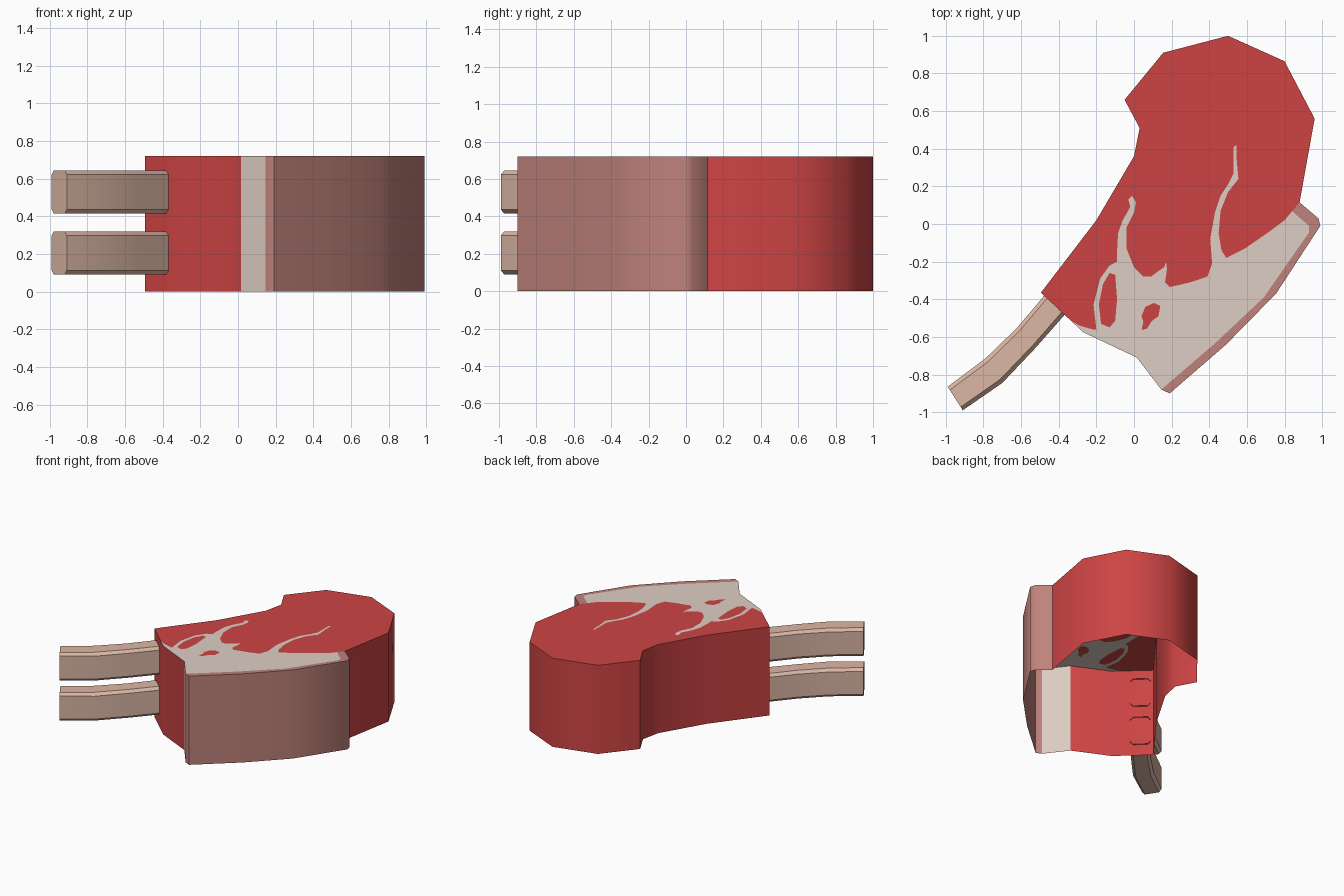
import bpy, bmesh, math
from mathutils import Vector
from mathutils.geometry import delaunay_2d_cdt

if "Cube" in bpy.data.objects:
    bpy.data.objects.remove(bpy.data.objects["Cube"])

HEIGHT = 0.72


def material(name, rgb):
    m = bpy.data.materials.new(name)
    lin = [((c / 255 + 0.055) / 1.055) ** 2.4 for c in rgb]
    m.diffuse_color = (*lin, 1)
    m.use_nodes = True
    m.node_tree.nodes["Principled BSDF"].inputs["Base Color"].default_value = m.diffuse_color
    return m


RED, CREAM, PINK = 0, 1, 2
meat_mats = [material("red_meat", (206, 68, 68)),
             material("cream_fat", (222, 206, 196)),
             material("pink_rind", (191, 130, 123))]
bone_mat = material("bone", (220, 183, 165))


def make_object(name, bm, mats):
    me = bpy.data.meshes.new(name)
    bm.to_mesh(me)
    bm.free()
    for m in mats:
        me.materials.append(m)
    ob = bpy.data.objects.new(name, me)
    bpy.context.collection.objects.link(ob)
    return ob


def smooth(ob, angle):
    bpy.ops.object.select_all(action='DESELECT')
    ob.select_set(True)
    bpy.context.view_layer.objects.active = ob
    bpy.ops.object.shade_smooth_by_angle(angle=math.radians(angle))


def inside(p, poly):
    hit = False
    for (x1, y1), (x2, y2) in zip(poly, poly[1:] + poly[:1]):
        if (y1 > p[1]) != (y2 > p[1]) and p[0] < x1 + (p[1] - y1) * (x2 - x1) / (y2 - y1):
            hit = not hit
    return hit


# outline of the cut, counter-clockwise from the bone end
outline = [(-.495, -.365), (-.27, -.575), (.015, -.71), (.145, -.88), (.19, -.90), (.49, -.64),
           (.755, -.37), (.99, -.01), (.98, .03), (.88, .115), (.96, .56), (.80, .865),
           (.50, 1.0), (.155, .91), (-.05, .66), (.03, .51), (0, .36), (-.20, .02)]
# rind band along the right edge (overshoots the outline, which trims it)
rind = [(.145, -.88), (.435, -.63), (.69, -.39), (.93, -.045), (.93, -.01), (.84, .068),
        (.88, .115), (.92, .16), (1.1, .05), (1.1, -.1), (.8, -.5), (.2, -1.0)]
# marbled fat with two veins (also overshoots the outline)
fat = [(-.36, -.53), (-.34, -.511), (-.29, -.54), (-.22, -.56),
       (-.20, -.56), (-.215, -.43), (-.18, -.29), (-.13, -.22), (-.09, -.20), (-.09, -.15),
       (-.085, -.05), (-.06, .02), (-.02, .09), (-.03, .13), (-.01, .15), (.01, .115),
       (0, .06), (-.04, -.02), (-.04, -.13), (0, -.23), (.05, -.28), (.09, -.28),
       (.13, -.25), (.16, -.23), (.17, -.20), (.175, -.24), (.165, -.31), (.19, -.335),
       (.30, -.31), (.39, -.28), (.415, -.21), (.405, -.08), (.43, .06), (.46, .15),
       (.50, .21), (.53, .27), (.53, .41), (.545, .42), (.545, .35), (.555, .24),
       (.50, .17), (.46, .07), (.45, -.05), (.465, -.14), (.49, -.18), (.59, -.13),
       (.72, -.04), (.80, .02), (.84, .068), (1.05, .05), (.2, -1.0), (-.2, -.75)]
# meat islands inside the fat
islands = [[(-.175, -.53), (-.187, -.43), (-.165, -.32), (-.13, -.26), (-.10, -.27),
            (-.09, -.40), (-.10, -.515), (-.13, -.55)],
           [(.04, -.565), (.05, -.52), (.04, -.49), (.06, -.44), (.105, -.42),
            (.14, -.435), (.13, -.49), (.095, -.515), (.07, -.555)]]

# meat block: side walls, open underneath
bm = bmesh.new()
n = len(outline)
low = [bm.verts.new((x, y, 0)) for x, y in outline]
high = [bm.verts.new((x, y, HEIGHT)) for x, y in outline]
for i in range(n):
    j = (i + 1) % n
    f = bm.faces.new((low[i], low[j], high[j], high[i]))
    f.material_index = CREAM if i == 2 else PINK if 3 <= i <= 8 else RED

# top face cut along the marbling lines
pts, edges = [], []
for loop in [outline, rind, fat] + islands:
    s = len(pts)
    pts += [Vector(p) for p in loop]
    edges += [(s + k, s + (k + 1) % len(loop)) for k in range(len(loop))]
verts, _, faces = delaunay_2d_cdt(pts, edges, [], 0, 1e-5)[:3]
top = [bm.verts.new((v[0], v[1], HEIGHT)) for v in verts]
for tri in faces:
    c = sum((Vector(verts[k]) for k in tri), Vector((0, 0))) / len(tri)
    if not inside(c, outline):
        continue
    f = bm.faces.new([top[k] for k in tri])
    f.normal_update()
    if f.normal.z < 0:
        f.normal_flip()
    if inside(c, rind):
        f.material_index = PINK
    elif inside(c, fat) and not any(inside(c, h) for h in islands):
        f.material_index = CREAM
bmesh.ops.delete(bm, geom=[v for v in bm.verts if not v.link_faces], context='VERTS')
smooth(make_object("meat_block", bm, meat_mats), 50)

# rib bones: chamfered section swept along a bent path, open at the meat end
left = [(-.99, -.865), (-.79, -.715), (-.62, -.55), (-.47, -.372)]
right = [(-.91, -.99), (-.70, -.845), (-.52, -.655), (-.362, -.475)]
section = [(0, .022), (.14, 0), (.86, 0), (1, .022), (1, .208), (.86, .23), (.14, .23), (0, .208)]


def rib_bone(name, z):
    bm = bmesh.new()
    rings = []
    for a, b in zip(left, right):
        a, b = Vector(a), Vector(b)
        rings.append([bm.verts.new((*a.lerp(b, t), z + h)) for t, h in section])
    for r, s in zip(rings, rings[1:]):
        for i in range(8):
            j = (i + 1) % 8
            bm.faces.new((r[i], r[j], s[j], s[i]))
    bm.faces.new(rings[0][::-1])
    bm.normal_update()
    # the outer cap must face away from the meat
    if bm.faces[:][-1].normal.x > 0:
        bmesh.ops.reverse_faces(bm, faces=bm.faces[:])
    smooth(make_object(name, bm, [bone_mat]), 25)


rib_bone("lower_rib_bone", 0.09)
rib_bone("upper_rib_bone", 0.415)
